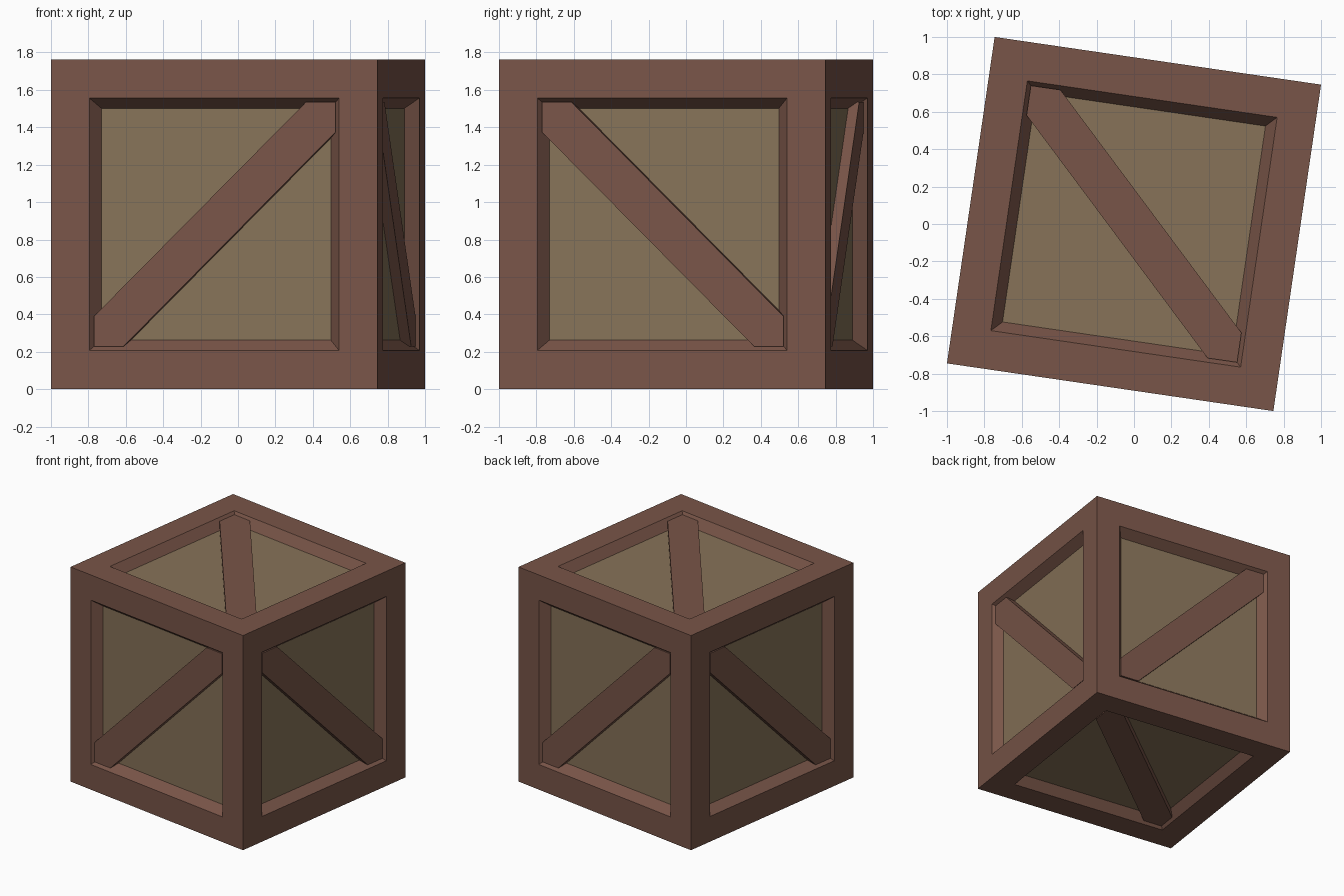
import bpy, bmesh, math
from itertools import combinations
from mathutils import Vector, Matrix

if "Cube" in bpy.data.objects:
    bpy.data.objects.remove(bpy.data.objects["Cube"])

H = 0.8818            # half side of the crate
FRAME = 0.207         # frame width
SLOPE = 0.055         # width of the chamfer down to the panel
DEPTH = 0.073         # panel depth
BRACE_TOP = 0.018     # brace surface depth
E, C = 0.6525, 0.16   # brace corner reach and end cut length
PLACE = Matrix.Translation((0, 0, H)) @ Matrix.Rotation(math.radians(-8.31), 4, 'Z')


def material(name, rgb):
    m = bpy.data.materials.new(name)
    m.diffuse_color = (*rgb, 1)
    m.use_nodes = True
    m.node_tree.nodes["Principled BSDF"].inputs["Base Color"].default_value = m.diffuse_color
    return m


def add_object(name, bm, mats):
    bmesh.ops.recalc_face_normals(bm, faces=bm.faces[:])
    me = bpy.data.meshes.new(name)
    bm.to_mesh(me)
    bm.free()
    for m in mats:
        me.materials.append(m)
    ob = bpy.data.objects.new(name, me)
    ob.matrix_world = PLACE
    bpy.context.collection.objects.link(ob)


frame_mat = material("frame_wood", (0.191, 0.091, 0.065))
panel_mat = material("panel_wood", (0.242, 0.171, 0.098))

# Crate body: each side inset to a frame, then sunk with a chamfer to the panel
bm = bmesh.new()
bmesh.ops.create_cube(bm, size=2 * H)
sides = bm.faces[:]
bmesh.ops.inset_individual(bm, faces=sides, thickness=FRAME, use_even_offset=True)
bmesh.ops.inset_individual(bm, faces=sides, thickness=SLOPE, depth=-DEPTH,
                           use_even_offset=True)
for f in sides:
    f.material_index = 1
add_object("crate_body", bm, [frame_mat, panel_mat])

# Diagonal braces: one per side, joining four alternating crate corners
corners = [(1, -1, 1), (-1, -1, -1), (1, 1, -1), (-1, 1, 1)]
for i, (a, b) in enumerate(combinations(corners, 2)):
    n = next(k for k in range(3) if a[k] == b[k])
    u, v = (n + 1) % 3, (n + 2) % 3
    outline = [(E, E), (E - C, E), (-E, C - E), (-E, -E), (C - E, -E), (E, E - C)]
    bm = bmesh.new()
    verts = []
    for p, q in outline:
        co = Vector()
        co[u], co[v], co[n] = a[u] * p, a[v] * q, a[n] * (H - BRACE_TOP)
        verts.append(bm.verts.new(co))
    face = bm.faces.new(verts)
    ext = bmesh.ops.extrude_face_region(bm, geom=[face], use_keep_orig=True)
    inward = Vector()
    inward[n] = -a[n] * (DEPTH - BRACE_TOP + 0.01)
    bmesh.ops.translate(bm, vec=inward,
                        verts=[g for g in ext["geom"] if isinstance(g, bmesh.types.BMVert)])
    add_object(f"diagonal_brace_{i + 1}", bm, [frame_mat])
